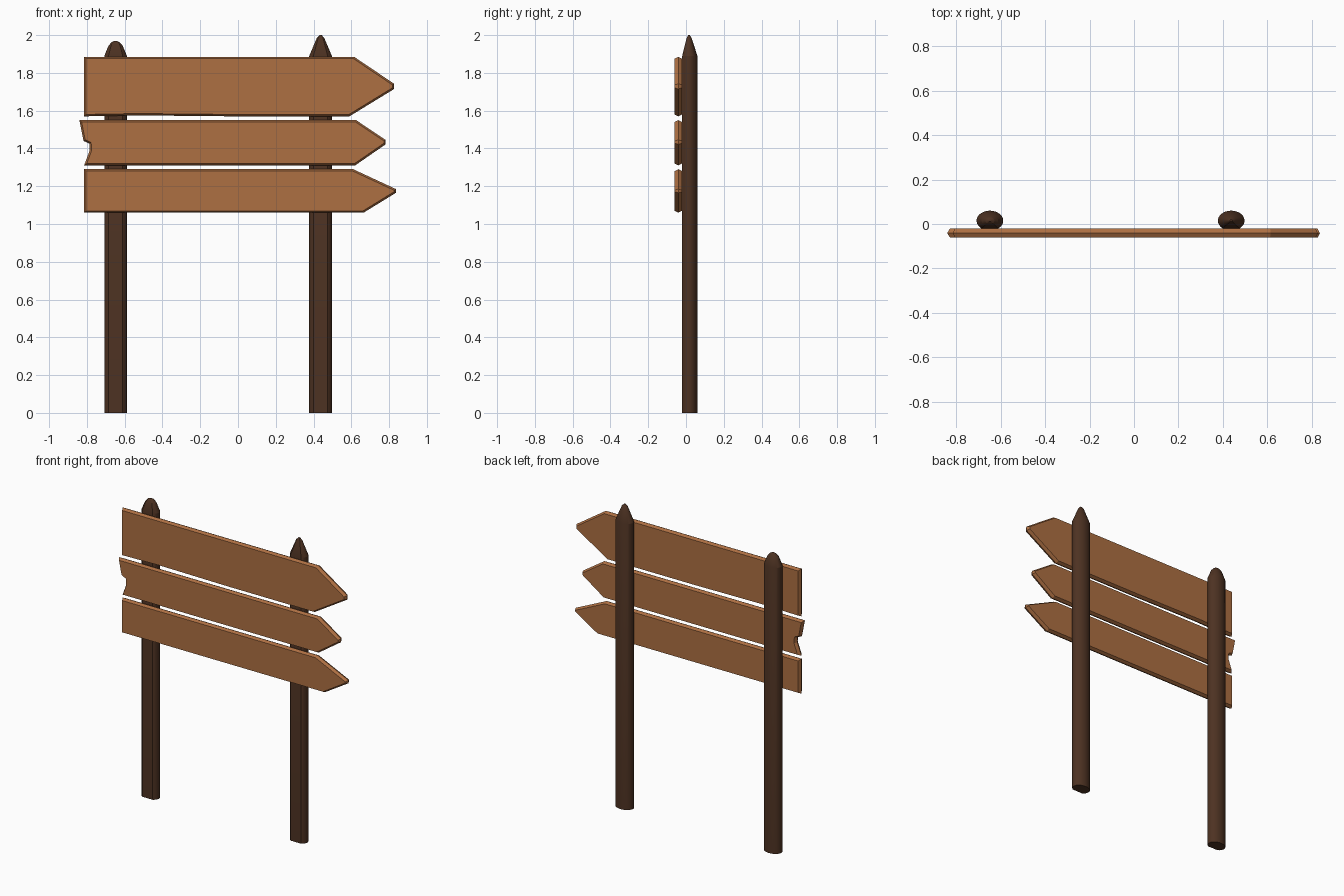
import bpy, bmesh, math
from mathutils import Vector

if "Cube" in bpy.data.objects:
    bpy.data.objects.remove(bpy.data.objects["Cube"])


def material(name, color):
    m = bpy.data.materials.new(name)
    m.diffuse_color = (*color, 1)
    m.use_nodes = True
    m.node_tree.nodes["Principled BSDF"].inputs["Base Color"].default_value = m.diffuse_color
    return m


board_mat = material("board_wood", (0.42, 0.16, 0.055))
post_mat = material("post_wood", (0.075, 0.032, 0.016))


def finish(name, bm, mat):
    bmesh.ops.recalc_face_normals(bm, faces=bm.faces)
    me = bpy.data.meshes.new(name)
    bm.to_mesh(me)
    bm.free()
    me.materials.append(mat)
    ob = bpy.data.objects.new(name, me)
    bpy.context.collection.objects.link(ob)
    return ob


def loft(rings):
    # Skin matching closed rings and cap both ends
    bm = bmesh.new()
    vs = [[bm.verts.new(p) for p in r] for r in rings]
    n = len(vs[0])
    for a, b in zip(vs, vs[1:]):
        for i in range(n):
            j = (i + 1) % n
            bm.faces.new((a[i], a[j], b[j], b[i]))
    bm.faces.new(vs[0])
    bm.faces.new(vs[-1])
    return bm


def inset(pts, d):
    # Mitred inward offset of a clockwise outline
    out = []
    for i, p in enumerate(pts):
        p = Vector(p)
        e1 = (p - Vector(pts[i - 1])).normalized()
        e2 = (Vector(pts[(i + 1) % len(pts)]) - p).normalized()
        n1, n2 = Vector((e1.y, -e1.x)), Vector((e2.y, -e2.x))
        out.append(p + (n1 + n2) * d / (1 + n1.dot(n2)))
    return out


def board(name, outline):
    # Arrow board whose rim comes to a ridge halfway through its thickness
    face = inset(outline, 0.01)
    rings = [[(x, y, z) for x, z in pts]
             for y, pts in ((-0.06, face), (-0.041, outline), (-0.021, face))]
    finish(name, loft(rings), board_mat)


def post(name, cx, profile):
    # Oval post with a flat front where the boards are fixed
    seg, a0, cy = 24, math.radians(-51), 0.015
    sweep = math.pi - 2 * a0
    rings = []
    for z, s in profile:
        rings.append([(cx + 0.06 * s * math.cos(a0 + sweep * i / seg),
                       cy + 0.045 * s * math.sin(a0 + sweep * i / seg), z)
                      for i in range(seg + 1)])
    ob = finish(name, loft(rings), post_mat)
    bpy.ops.object.select_all(action='DESELECT')
    ob.select_set(True)
    bpy.context.view_layer.objects.active = ob
    bpy.ops.object.shade_smooth_by_angle(angle=math.radians(20))


# Posts: one with a rounded top, one with a pointed top
post("left_post", -0.648, [(0, 1), (1.89, 1), (1.945, 0.62), (1.963, 0.34), (1.97, 0.1)])
post("right_post", 0.437, [(0, 1), (1.89, 1), (1.985, 0.33), (2.0, 0.1)])

# Boards
board("top_board", [(-0.815, 1.885), (0.615, 1.885), (0.827, 1.742),
                    (0.827, 1.715), (0.59, 1.57), (-0.03, 1.57),
                    (-0.53, 1.575), (-0.815, 1.57)])
board("middle_board", [(-0.84, 1.55), (0.625, 1.55), (0.782, 1.445),
                       (0.782, 1.422), (0.62, 1.31), (-0.815, 1.31),
                       (-0.785, 1.39), (-0.787, 1.425), (-0.818, 1.44)])
board("bottom_board", [(-0.815, 1.29), (0.61, 1.29), (0.836, 1.185),
                       (0.836, 1.165), (0.665, 1.06), (-0.815, 1.06)])
